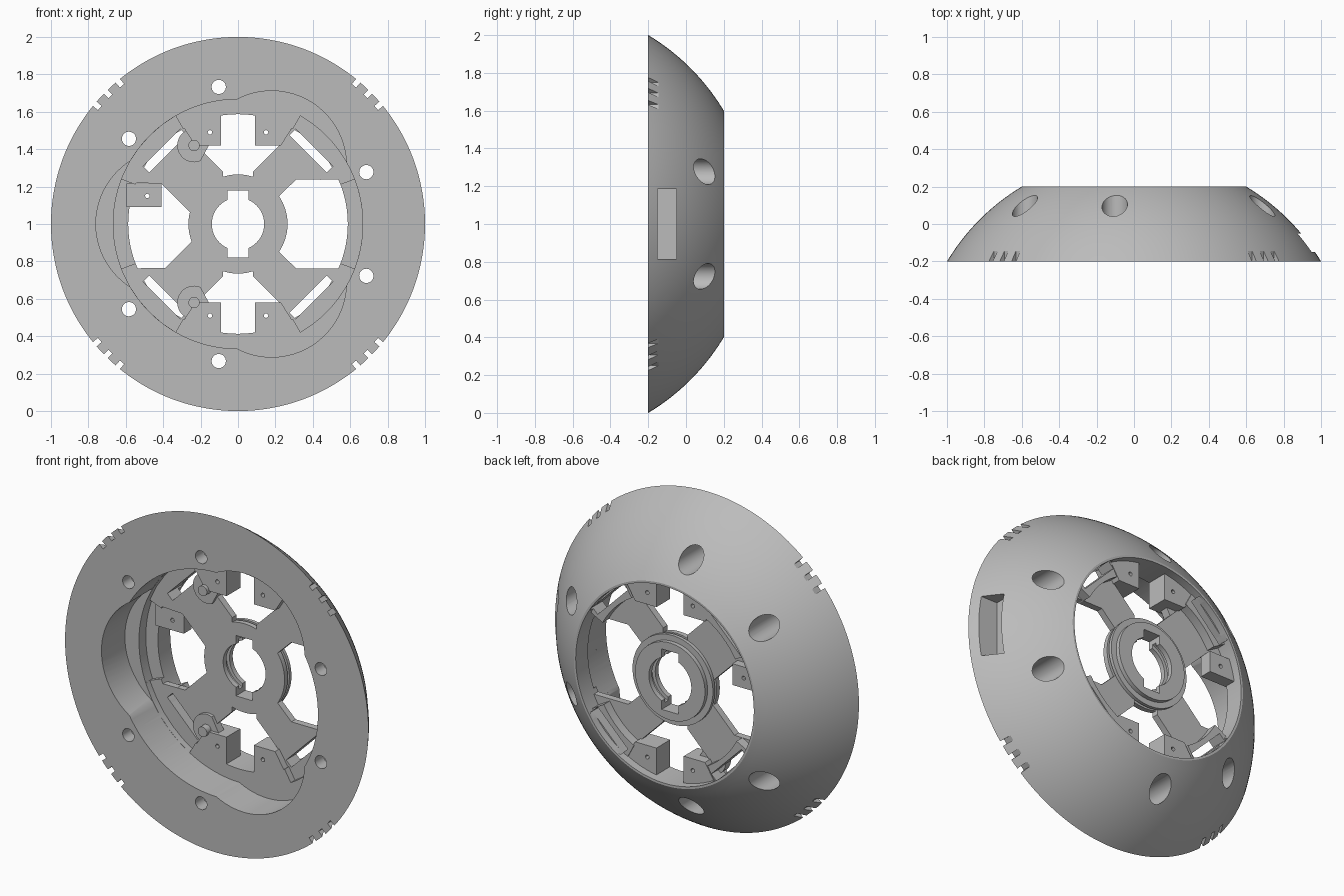
import bpy, bmesh
from math import sin, cos, radians, sqrt, pi

cube = bpy.data.objects.get("Cube")
if cube:
    bpy.data.objects.remove(cube, do_unlink=True)

grey = bpy.data.materials.new("plain_grey")
grey.use_nodes = True
grey.diffuse_color = (0.5, 0.5, 0.5, 1)
grey.node_tree.nodes["Principled BSDF"].inputs["Base Color"].default_value = (0.5, 0.5, 0.5, 1)


def finish(name, bm):
    bmesh.ops.recalc_face_normals(bm, faces=bm.faces)
    mesh = bpy.data.meshes.new(name)
    bm.to_mesh(mesh)
    bm.free()
    mesh.materials.append(grey)
    ob = bpy.data.objects.new(name, mesh)
    bpy.context.collection.objects.link(ob)
    return ob


def prism(name, pts, y0, y1):
    """Outline of (x, height above axis) points, extruded from y0 to y1."""
    bm = bmesh.new()
    face = bm.faces.new([bm.verts.new((x, y0, z + 1)) for x, z in pts])
    ext = bmesh.ops.extrude_face_region(bm, geom=[face])["geom"]
    for v in ext:
        if isinstance(v, bmesh.types.BMVert):
            v.co.y = y1
    return finish(name, bm)


def lathe(name, profile, steps):
    """Closed (radius, y) profile spun around the wheel axis."""
    bm = bmesh.new()
    vs = [bm.verts.new((r, y, 1)) for r, y in profile]
    es = [bm.edges.new((v, vs[i - 1])) for i, v in enumerate(vs)]
    bmesh.ops.spin(bm, geom=vs + es, cent=(0, 0, 1), axis=(0, 1, 0),
                   angle=2 * pi, steps=steps, use_duplicate=False)
    bmesh.ops.remove_doubles(bm, verts=bm.verts, dist=1e-5)
    return finish(name, bm)


def polar(r, deg):
    return r * cos(radians(deg)), r * sin(radians(deg))


def arc(r, a0, a1, n=16):
    return [polar(r, a0 + (a1 - a0) * i / n) for i in range(n + 1)]


def sector(r0, r1, a0, a1):
    return arc(r0, a0, a1) + arc(r1, a1, a0)


def circle(cx, cz, r, n=32):
    return [(cx + x, cz + z) for x, z in arc(r, 0, 360, n)[:-1]]


def rect(x0, x1, z0, z1):
    return [(x0, z0), (x1, z0), (x1, z1), (x0, z1)]


def flip(pts):
    return [(x, -z) for x, z in pts]


def tangent_rect(r0, r1, half, deg):
    c, s = polar(1, deg)
    return [(c * r - s * t, s * r + c * t)
            for r, t in ((r0, -half), (r1, -half), (r1, half), (r0, half))]


def cut(ob, pts, y0, y1):
    cutter = prism("cutter", pts, y0, y1)
    cutter.hide_render = True
    mod = ob.modifiers.new("cut", "BOOLEAN")
    mod.operation, mod.solver, mod.object = "DIFFERENCE", "EXACT", cutter
    bpy.context.view_layer.objects.active = ob
    bpy.ops.object.modifier_apply(modifier=mod.name)
    bpy.data.objects.remove(cutter, do_unlink=True)


FRONT, BACK = -0.2, 0.2
LOBE_FLOOR, ARM_FRONT, RING_FLOOR = 0.02, 0.06, 0.085
BORE, OPEN = 0.667, 0.587

# Domed shell ring
ys = [FRONT + (BACK - FRONT) * i / 16 for i in range(17)]
dome = [(sqrt(1.36 - (y + 0.8) ** 2), y) for y in ys]
shell = lathe("domed_shell", [(OPEN, FRONT)] + dome + [(OPEN, BACK)], 144)

# Front cavity with three round lobes
cut(shell, circle(0, 0, BORE, 120), -0.3, LOBE_FLOOR)
for a in (60, 180, 300):
    cut(shell, circle(*polar(0.36, a), 0.4, 80), -0.3, LOBE_FLOOR)
for a0, a1, depth in ((120, 240, ARM_FRONT), (21, 60, ARM_FRONT), (300, 339, ARM_FRONT),
                      (159, 201, RING_FLOOR), (-21, 21, RING_FLOOR)):
    cut(shell, sector(0.5, BORE, a0, a1), -0.1, depth)

# Screw holes with wide recesses at the back
for lobe in (60, 180, 300):
    for a in (lobe - 38, lobe + 38):
        x, z = polar(0.74, a)
        cut(shell, circle(x, z, 0.068), -0.12, 0.3)
        cut(shell, circle(x, z, 0.038), -0.3, 0)

# Side pocket and grip grooves on the rim
cut(shell, rect(0.84, 1.1, -0.185, 0.185), -0.15, -0.05)
for base in (45, 135, 225, 315):
    for a in (base - 5, base, base + 5):
        cut(shell, tangent_rect(0.965, 1.1, 0.015, a), -0.25, -0.145)

# Hub with outer and inner grooves and two keyways
hub = lathe("hub", [(0.14, 0.06), (0.265, 0.06), (0.265, 0.09), (0.235, 0.09),
                    (0.235, 0.105), (0.265, 0.105), (0.265, 0.125), (0.23, 0.125),
                    (0.23, 0.15), (0.14, 0.15), (0.14, 0.12), (0.16, 0.12),
                    (0.16, 0.09), (0.14, 0.09)], 72)
cut(hub, rect(-0.055, 0.055, -0.18, 0.18), 0, 0.2)

# Four arms, each with a thick slotted end
right_arm = ([(0.08, 0.2), (0.08, 0.28), (0.22, 0.42), (0.31, 0.54)]
             + arc(0.62, 60, 22.5) + [(0.31, 0.237), (0.2, 0.13)])
left_top = ([(-0.08, 0.2), (-0.08, 0.28), (-0.22, 0.42), (-0.31, 0.54)]
            + arc(0.62, 120, 159) + [(-0.41, 0.215), (-0.22, 0.025)])
left_low = ([(-0.08, 0.2), (-0.08, 0.28), (-0.22, 0.42), (-0.31, 0.54)]
            + arc(0.62, 120, 157.5) + [(-0.39, 0.235), (-0.22, 0.065)])
arms = (("right_upper", right_arm, 45), ("right_lower", flip(right_arm), -45),
        ("left_upper", left_top, 135), ("left_lower", flip(left_low), 225))
for side, outline, a in arms:
    arm = prism(side + "_arm", outline, ARM_FRONT, 0.1)
    pad = prism(side + "_arm_pad", sector(0.5, 0.61, a - 17, a + 15), ARM_FRONT + 0.002, 0.155)
    slot = tangent_rect(0.53, 0.578, 0.14, a)
    for ob in (arm, pad, shell):
        cut(ob, slot, -0.05, 0.185)

# Mounting blocks beside the top and bottom gaps
for sx, side in ((1, "right"), (-1, "left")):
    for sz, level in ((1, "upper"), (-1, "lower")):
        pts = [(0.09, 0.42), (0.23, 0.42), (0.315, 0.555)] + arc(0.61, 62, 81.5, 6)
        block = prism(f"{side}_{level}_block", [(x * sx, z * sz) for x, z in pts], LOBE_FLOOR, 0.15)
        cut(block, circle(0.15 * sx, 0.49 * sz, 0.012, 12), -0.1, 0.2)

# Single block on the left opening
block = prism("side_block", rect(-0.595, -0.41, 0.09, 0.217), 0.075, 0.15)
cut(block, circle(-0.485, 0.15, 0.012, 12), 0, 0.2)

# Round bosses with pegs
boss = [(x, z) for x, z in circle(-0.235, 0.42, 0.09) if x < -0.2 or z > 0.42]
for name, turn in (("upper", lambda p: p), ("lower", flip)):
    prism(name + "_boss", turn(boss), 0.04, 0.09)
    prism(name + "_peg", turn(circle(-0.235, 0.42, 0.03)), 0, 0.05)

# Smooth the curved walls, keep edges sharp
bpy.ops.object.select_all(action="DESELECT")
for ob in bpy.context.collection.objects:
    if ob.type == "MESH":
        ob.select_set(True)
bpy.context.view_layer.objects.active = shell
bpy.ops.object.shade_smooth_by_angle(angle=radians(30))
